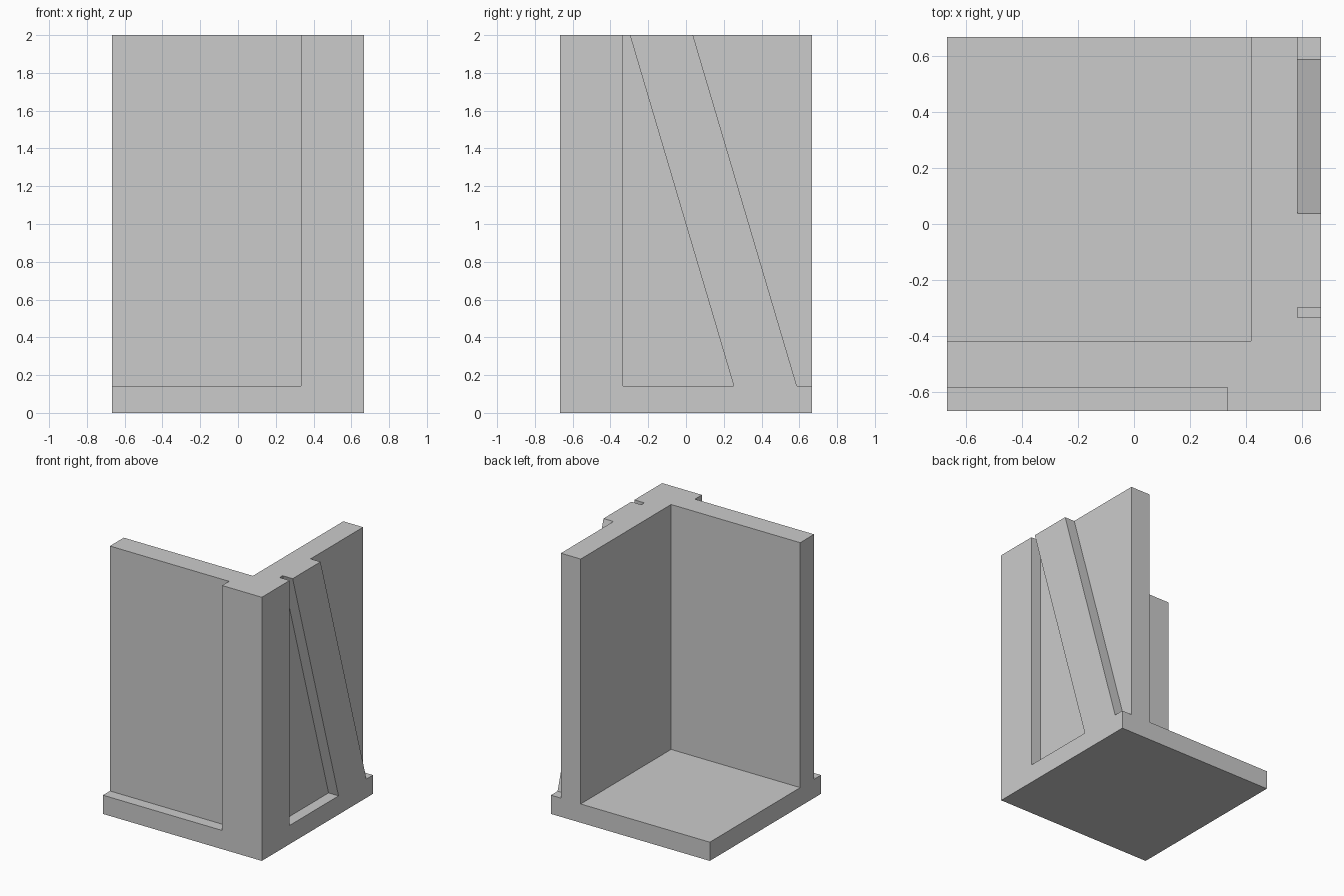
import bpy, bmesh

if "Cube" in bpy.data.objects:
    bpy.data.objects.remove(bpy.data.objects["Cube"])

H = 2 / 3        # half footprint
FLOOR = 0.142    # floor slab height
WALL = 0.417     # inner wall face
PANEL = 0.583    # recessed panel face
OUT = 0.8        # cutters overshoot the block
TOP = 2.1


def prism(name, yz, x0, x1):
    """Extrude a y-z outline from x0 to x1."""
    bm = bmesh.new()
    face = bm.faces.new([bm.verts.new((x0, y, z)) for y, z in yz])
    ext = bmesh.ops.extrude_face_region(bm, geom=[face])
    verts = [v for v in ext["geom"] if isinstance(v, bmesh.types.BMVert)]
    bmesh.ops.translate(bm, verts=verts, vec=(x1 - x0, 0, 0))
    bmesh.ops.recalc_face_normals(bm, faces=bm.faces)
    mesh = bpy.data.meshes.new(name)
    bm.to_mesh(mesh)
    bm.free()
    ob = bpy.data.objects.new(name, mesh)
    bpy.context.collection.objects.link(ob)
    return ob


def rect(y0, y1, z0, z1):
    return [(y0, z0), (y1, z0), (y1, z1), (y0, z1)]


def brace_edge(y_top, z):
    """y of a slanted brace edge at height z."""
    return y_top + (2 - z) * 0.55 / (2 - FLOOR)


# Solid block that becomes the corner wall with its floor
corner = prism("timber_wall_corner", rect(-H, H, 0, 2), -H, H)

cutters = [
    # Room interior
    prism("room_cutter", rect(-WALL, OUT, FLOOR, TOP), -OUT, WALL),
    # Front wall panel beside the corner post
    prism("front_panel_cutter", rect(-OUT, -PANEL, FLOOR, TOP), -OUT, 1 / 3),
    # Right wall panels either side of the slanted brace
    prism("narrow_panel_cutter", [
        (-1 / 3, FLOOR), (brace_edge(-0.297, FLOOR), FLOOR),
        (brace_edge(-0.297, TOP), TOP), (-1 / 3, TOP)], PANEL, OUT),
    prism("wide_panel_cutter", [
        (brace_edge(0.037, FLOOR), FLOOR), (OUT, FLOOR),
        (OUT, TOP), (brace_edge(0.037, TOP), TOP)], PANEL, OUT),
]

bpy.context.view_layer.objects.active = corner
for cutter in cutters:
    cutter.hide_render = True
    mod = corner.modifiers.new(cutter.name, "BOOLEAN")
    mod.operation = "DIFFERENCE"
    mod.solver = "EXACT"
    mod.object = cutter
    bpy.ops.object.modifier_apply(modifier=mod.name)
    bpy.data.objects.remove(cutter)
